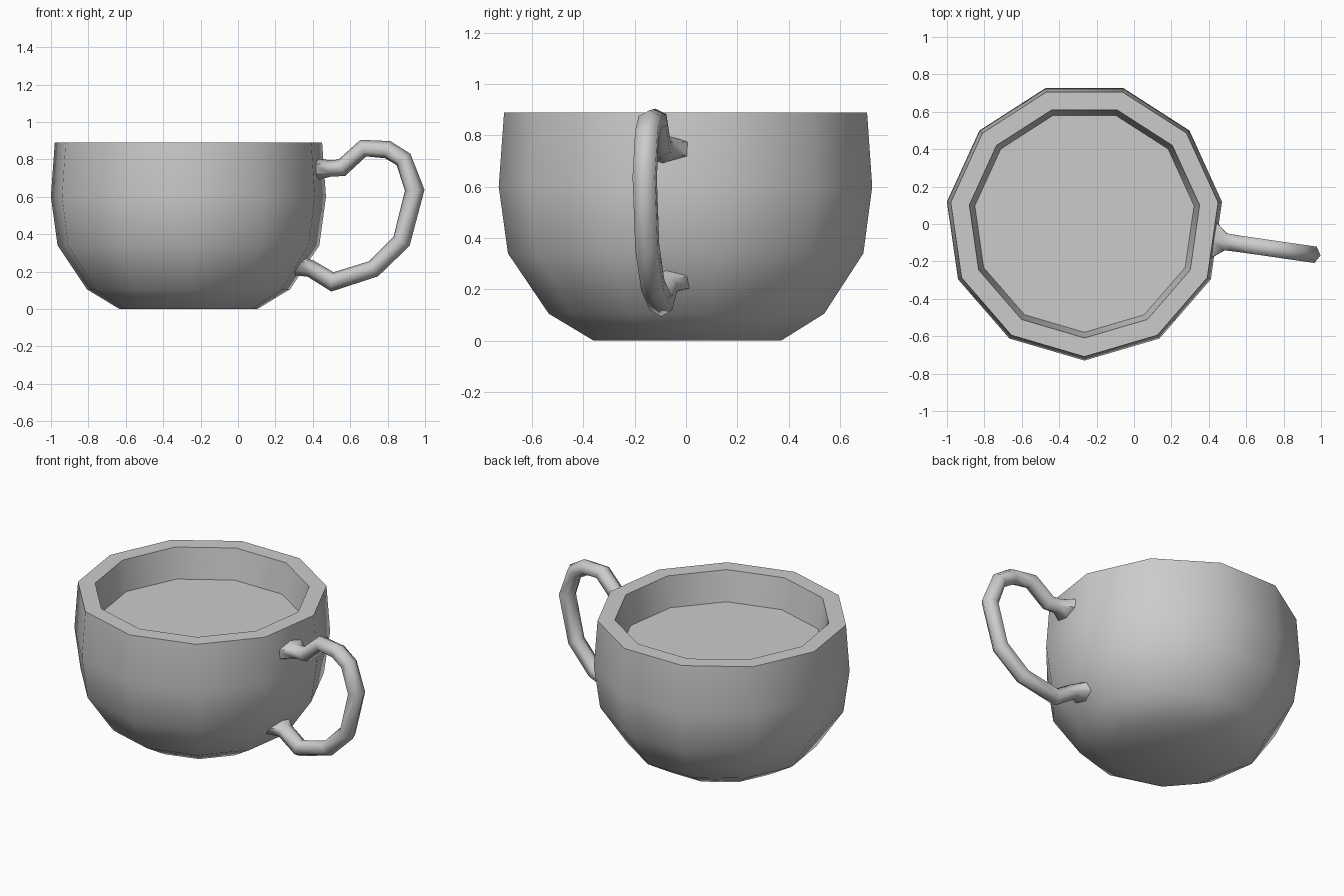
import bpy, bmesh, math
from mathutils import Vector, Matrix

if "Cube" in bpy.data.objects:
    bpy.data.objects.remove(bpy.data.objects["Cube"])

CENTRE = Vector((-0.265, 0.013, 0))
SIDES = 11


def skin(name, rings, angle):
    """Bridge equal-sized rings of points, cap both ends, shade by angle."""
    bm = bmesh.new()
    loops = [[bm.verts.new(p) for p in ring] for ring in rings]
    n = len(loops[0])
    for a, b in zip(loops, loops[1:]):
        for i in range(n):
            j = (i + 1) % n
            bm.faces.new((a[i], a[j], b[j], b[i]))
    bm.faces.new(loops[0][::-1])
    bm.faces.new(loops[-1])
    bmesh.ops.recalc_face_normals(bm, faces=bm.faces)
    mesh = bpy.data.meshes.new(name)
    bm.to_mesh(mesh)
    bm.free()
    ob = bpy.data.objects.new(name, mesh)
    bpy.context.collection.objects.link(ob)
    bpy.ops.object.select_all(action='DESELECT')
    bpy.context.view_layer.objects.active = ob
    ob.select_set(True)
    bpy.ops.object.shade_smooth_by_angle(angle=math.radians(angle))
    return ob


# Cup: eleven-sided bowl, flat rim, inner wall closed by the drink surface
profile = [(0.373, 0), (0.548, 0.105), (0.707, 0.34), (0.743, 0.60),
           (0.722, 0.89), (0.622, 0.89), (0.592, 0.70)]
turn = [-math.pi / 2 + 2 * math.pi * i / SIDES for i in range(SIDES)]
skin("cup", [[CENTRE + Vector((r * math.cos(a), r * math.sin(a), z)) for a in turn]
             for r, z in profile], 42)

# Handle: six-sided tube with flared ends, set square to one flat of the cup
# Each entry: front-view x, z, half width sideways, half thickness
path = [(0.415, 0.745, 0.105, 0.058), (0.49, 0.752, 0.046, 0.045),
        (0.555, 0.755, 0.044, 0.047), (0.67, 0.86, 0.044, 0.047),
        (0.80, 0.852, 0.044, 0.048), (0.885, 0.80, 0.044, 0.048),
        (0.945, 0.635, 0.044, 0.053), (0.875, 0.363, 0.044, 0.050),
        (0.725, 0.215, 0.044, 0.047), (0.505, 0.145, 0.044, 0.052),
        (0.39, 0.215, 0.046, 0.046), (0.315, 0.232, 0.095, 0.055)]
swing = Matrix.Rotation(-math.pi / SIDES / 2, 4, 'Z')
pts = [Vector(((x - CENTRE.x) / 0.99, 0, z)) for x, z, w, t in path]
rings = []
for i, p in enumerate(pts):
    before = (p - pts[i - 1]).normalized() if i else Vector((1, 0, 0))
    after = (pts[i + 1] - p).normalized() if i < len(pts) - 1 else Vector((-0.8, 0, 0.6))
    d = (before + after).normalized()
    out = Vector((-d.z, 0, d.x))
    w, t = path[i][2:]
    ring = []
    for k in range(6):
        a = math.radians(30 + 60 * k)
        local = p + Vector((0, w * math.cos(a) / 0.866, 0)) + out * (t * math.sin(a))
        ring.append(CENTRE + swing @ local)
    rings.append(ring)
skin("handle", rings, 65)
